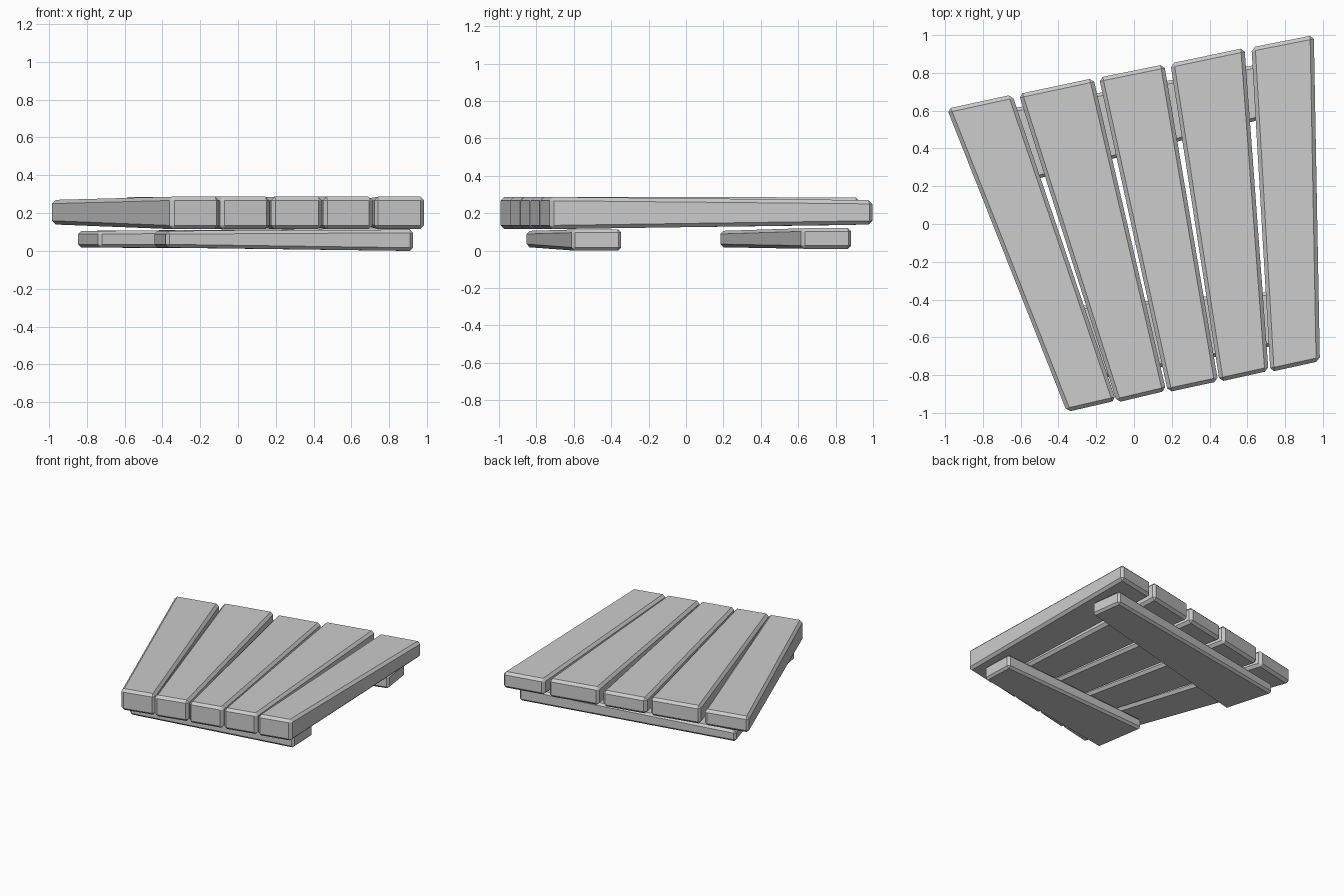
import bpy


def board(name, corners, z_ranges, bevel):
    """Tapered board: four plan corners, each with a (bottom, top) height."""
    low = [(x, y, z[0]) for (x, y), z in zip(corners, z_ranges)]
    high = [(x, y, z[1]) for (x, y), z in zip(corners, z_ranges)]
    sides = [(i, (i + 1) % 4, (i + 1) % 4 + 4, i + 4) for i in range(4)]
    mesh = bpy.data.meshes.new(name)
    mesh.from_pydata(low + high, [], [(3, 2, 1, 0), (4, 5, 6, 7)] + sides)
    obj = bpy.data.objects.new(name, mesh)
    bpy.context.collection.objects.link(obj)
    mod = obj.modifiers.new("chamfer", 'BEVEL')
    mod.width = bevel
    mod.segments = 1
    mod.limit_method = 'NONE'
    return obj


# Deck planks fanning out to the back: front left, front right, back right, back left
planks = [
    [(-0.355, -0.995), (-0.095, -0.935), (-0.645, 0.685), (-0.99, 0.61)],
    [(-0.09, -0.945), (0.17, -0.883), (-0.215, 0.772), (-0.61, 0.688)],
    [(0.18, -0.89), (0.445, -0.833), (0.16, 0.845), (-0.185, 0.775)],
    [(0.453, -0.835), (0.712, -0.778), (0.585, 0.932), (0.193, 0.85)],
    [(0.722, -0.783), (0.984, -0.726), (0.952, 1.0), (0.622, 0.935)],
]
for i, corners in enumerate(planks):
    front = (0.115, 0.287)
    back = (0.138, 0.285) if i % 2 else (0.14, 0.27)
    board(f"deck_plank_{i + 1}", corners, [front, front, back, back], 0.02)

# Cross rails underneath, wider at the left end
board("front_rail", [(-0.38, -0.855), (0.925, -0.61), (0.915, -0.345), (-0.445, -0.445)],
      [(0.018, 0.106), (0.0, 0.113), (0.0, 0.113), (0.018, 0.106)], 0.017)
board("back_rail", [(-0.735, 0.18), (0.92, 0.62), (0.885, 0.885), (-0.85, 0.575)],
      [(0.018, 0.106), (0.01, 0.12), (0.01, 0.12), (0.018, 0.106)], 0.017)
